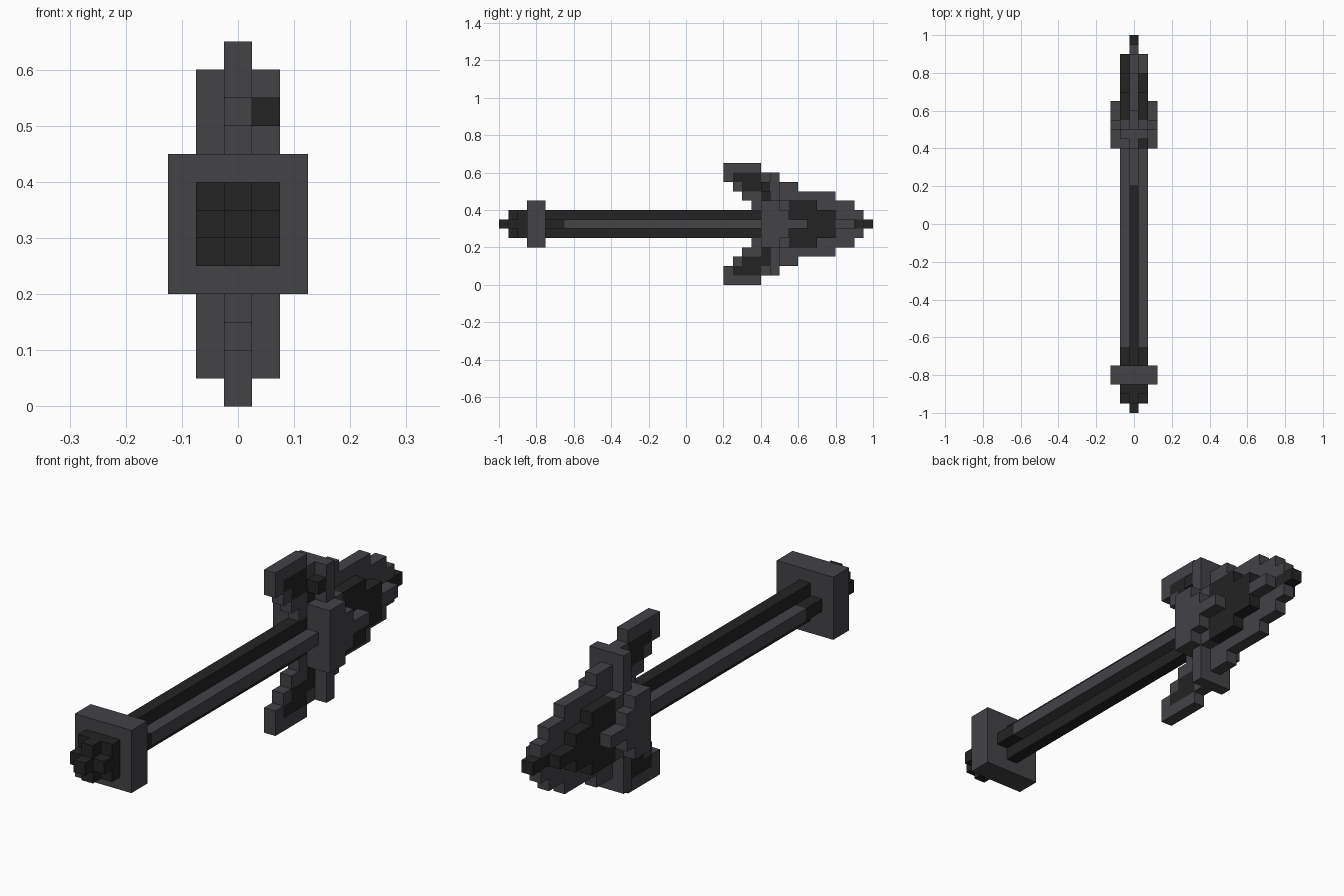
import bpy, bmesh

if "Cube" in bpy.data.objects:
    bpy.data.objects.remove(bpy.data.objects["Cube"])

U = 0.05      # block size
MID = 0.325   # height of the long axis


def material(name, rgb):
    m = bpy.data.materials.new(name)
    m.diffuse_color = (*rgb, 1)
    m.use_nodes = True
    m.node_tree.nodes["Principled BSDF"].inputs["Base Color"].default_value = m.diffuse_color
    return m


GREY = material("steel grey", (0.056, 0.054, 0.062))
DARK = material("charcoal", (0.017, 0.017, 0.017))


def blocks(name, mat, boxes):
    """Object made of boxes (x0, x1, y0, y1, z0, z1); z is relative to the axis."""
    bm = bmesh.new()
    for x0, x1, y0, y1, z0, z1 in boxes:
        vs = bmesh.ops.create_cube(bm, size=1)["verts"]
        for v in vs:
            v.co.x = x1 if v.co.x > 0 else x0
            v.co.y = y1 if v.co.y > 0 else y0
            v.co.z = MID + (z1 if v.co.z > 0 else z0)
    me = bpy.data.meshes.new(name)
    bm.to_mesh(me)
    bm.free()
    me.materials.append(mat)
    ob = bpy.data.objects.new(name, me)
    bpy.context.collection.objects.link(ob)
    return ob


def mid(hx, y0, y1, hz):
    """Box centred on the long axis."""
    return (-hx, hx, y0, y1, -hz, hz)


def both_z(boxes):
    """Add the copies mirrored below the axis."""
    return boxes + [(a, b, c, d, -f, -e) for a, b, c, d, e, f in boxes]


def both_x(boxes):
    return boxes + [(-b, -a, c, d, e, f) for a, b, c, d, e, f in boxes]


def row(level, y0, y1):
    """One-block-thick row, counted in blocks above the axis."""
    z = (level - 0.5) * U
    return (-0.025, 0.025, y0, y1, z, z + U)


# Shaft: dark core with grey side ribs
blocks("shaft_core", DARK, [mid(0.025, -0.75, 0.4, 0.075)])
blocks("shaft_side_ribs", GREY, both_x([(0.025, 0.075, -0.65, 0.4, -0.025, 0.025)]))
blocks("shaft_rib_ends", DARK, both_x([(0.025, 0.075, -0.75, -0.65, -0.025, 0.025)]))

# Pommel: square plate and stepped knob
blocks("pommel_plate", GREY, [mid(0.125, -0.85, -0.75, 0.125)])
blocks("pommel_knob", DARK, [
    mid(0.075, -0.9, -0.85, 0.075),
    mid(0.025, -0.95, -0.9, 0.075),
    mid(0.075, -0.95, -0.9, 0.025),
    mid(0.025, -1.0, -0.95, 0.025)])

# Guard: wide block, tall post and short side prongs
blocks("guard_block", GREY, [mid(0.125, 0.4, 0.5, 0.125)])
blocks("guard_post", GREY, [mid(0.075, 0.45, 0.5, 0.275)])
blocks("guard_prongs", GREY, [
    mid(0.125, 0.5, 0.55, 0.075),
    mid(0.125, 0.55, 0.65, 0.025),
    mid(0.075, 0.5, 0.55, 0.125)])
blocks("guard_stud", DARK, [(0.025, 0.075, 0.4, 0.45, 0.175, 0.225)])

# Swept hooks above and below, grey rims with dark filling
blocks("hook_rims", GREY, both_z([
    row(6, 0.2, 0.4),
    row(5, 0.2, 0.25), row(5, 0.4, 0.5),
    row(4, 0.25, 0.3), row(4, 0.45, 0.6),
    row(3, 0.3, 0.4),
    row(2, 0.35, 0.4)]))
blocks("hook_filling", DARK, both_z([
    row(5, 0.25, 0.4), row(4, 0.3, 0.45), row(3, 0.4, 0.45)]))

# Head: thin grey fin, thick dark core, dark tip
blocks("head_fin", GREY, both_z([
    row(3, 0.45, 0.8), row(2, 0.4, 0.9), row(1, 0.4, 0.95)]))
blocks("head_core", DARK, [
    mid(0.075, 0.55, 0.7, 0.125),
    mid(0.075, 0.7, 0.8, 0.075),
    (-0.075, 0.025, 0.8, 0.9, -0.025, 0.025)])
blocks("head_side_block", GREY, [(0.025, 0.075, 0.8, 0.9, -0.025, 0.025)])
blocks("head_tip", DARK, [mid(0.025, 0.9, 1.0, 0.025)])
